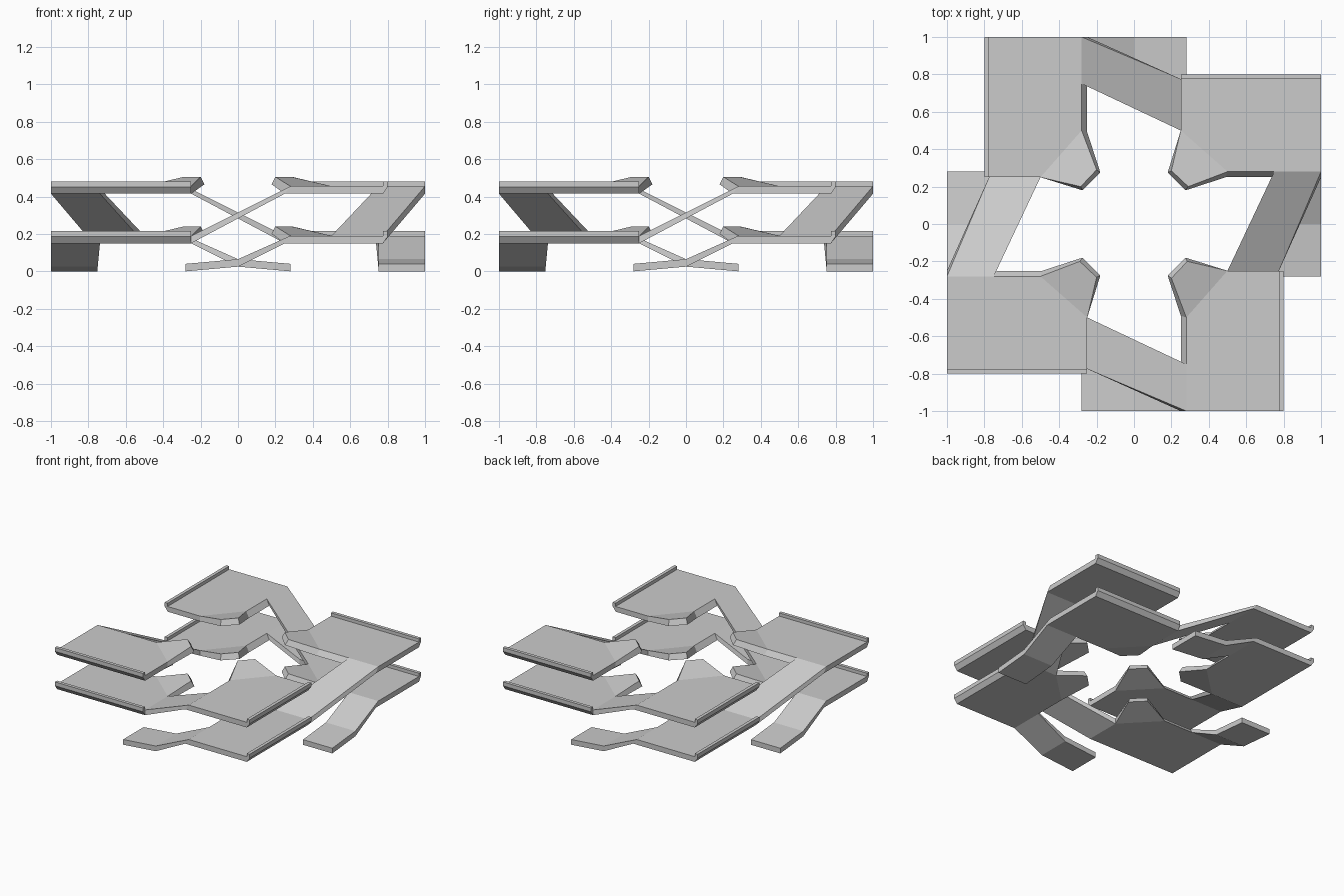
import bpy, bmesh
from math import pi
from mathutils import Matrix

if "Cube" in bpy.data.objects:
    bpy.data.objects.remove(bpy.data.objects["Cube"])

THICK = 0.04
HIGH, LOW = 0.455, 0.19

# landing outline: x, y, rise of the curled tip, underside shift in x and y
LANDING = [
    (.775, -1, 0, 0, 0), (.775, -.25, 0, 0, 0), (.5, -.25, 0, 0, 0),
    (.285, -.2, .05, -.01, .02), (.20, -.29, .05, -.02, .015),
    (.28, -.5, 0, -.03, .01), (.28, -.75, 0, -.03, .012), (.28, -1, 0, -.03, 0)]


def turn(x, y, k):
    """Quarter turns clockwise."""
    for _ in range(k):
        x, y = y, -x
    return x, y


def new_object(name, bm):
    bmesh.ops.recalc_face_normals(bm, faces=bm.faces)
    me = bpy.data.meshes.new(name)
    bm.to_mesh(me)
    bm.free()
    ob = bpy.data.objects.new(name, me)
    bpy.context.collection.objects.link(ob)
    return ob


def walkway(name):
    """Upper landing, ramp, lower landing and foot as one thick sheet."""
    bm = bmesh.new()
    shift = {}

    def point(x, y, z, dx=0, dy=0, k=0):
        v = bm.verts.new((*turn(x, y, k), z))
        shift[v] = turn(dx, dy, k)
        return v

    def landing(z, k):
        p = [point(x, y, z + dz, dx, dy, k) for x, y, dz, dx, dy in LANDING]
        bm.faces.new([p[i] for i in (0, 1, 2, 5, 6, 7)])
        bm.faces.new(p[2:6])  # curled inner tip
        return p

    up, low = landing(HIGH, 0), landing(LOW, 1)
    bm.faces.new((up[7], up[6], low[2], low[1]))  # ramp
    a, b = low[6], low[7]
    for x, z in ((0, .065), (-.28, .04)):  # foot
        c, d = point(x, -.75, z, k=1), point(x, -1, z, k=1)
        bm.faces.new((b, a, c, d))
        a, b = c, d

    # underside and edges
    tops = list(bm.faces)
    rim = [e for e in bm.edges if e.is_boundary]
    under = {v: bm.verts.new((v.co.x + s[0], v.co.y + s[1], v.co.z - THICK))
             for v, s in shift.items()}
    for f in tops:
        bm.faces.new([under[v] for v in reversed(f.verts)])
    for e in rim:
        p, q = e.verts
        bm.faces.new((p, q, under[q], under[p]))
    return new_object(name, bm)


def edge_rail(name, z):
    """Raised lip along the outer side of a landing."""
    prof = [(.775, z - THICK), (.80, z - .005), (.80, z + .025), (.775, z + .025)]
    bm = bmesh.new()
    r = [[bm.verts.new((x, y, h)) for x, h in prof] for y in (-1, -.25)]
    bm.faces.new(r[0])
    bm.faces.new(r[1])
    for i in range(4):
        j = (i + 1) % 4
        bm.faces.new((r[0][i], r[0][j], r[1][j], r[1][i]))
    return new_object(name, bm)


# four identical interlaced arms
for k in range(4):
    for ob in (walkway(f"walkway_{k}"),
               edge_rail(f"upper_rail_{k}", HIGH),
               edge_rail(f"lower_rail_{k}", LOW)):
        ob.data.transform(Matrix.Rotation(k * pi / 2, 4, 'Z'))
